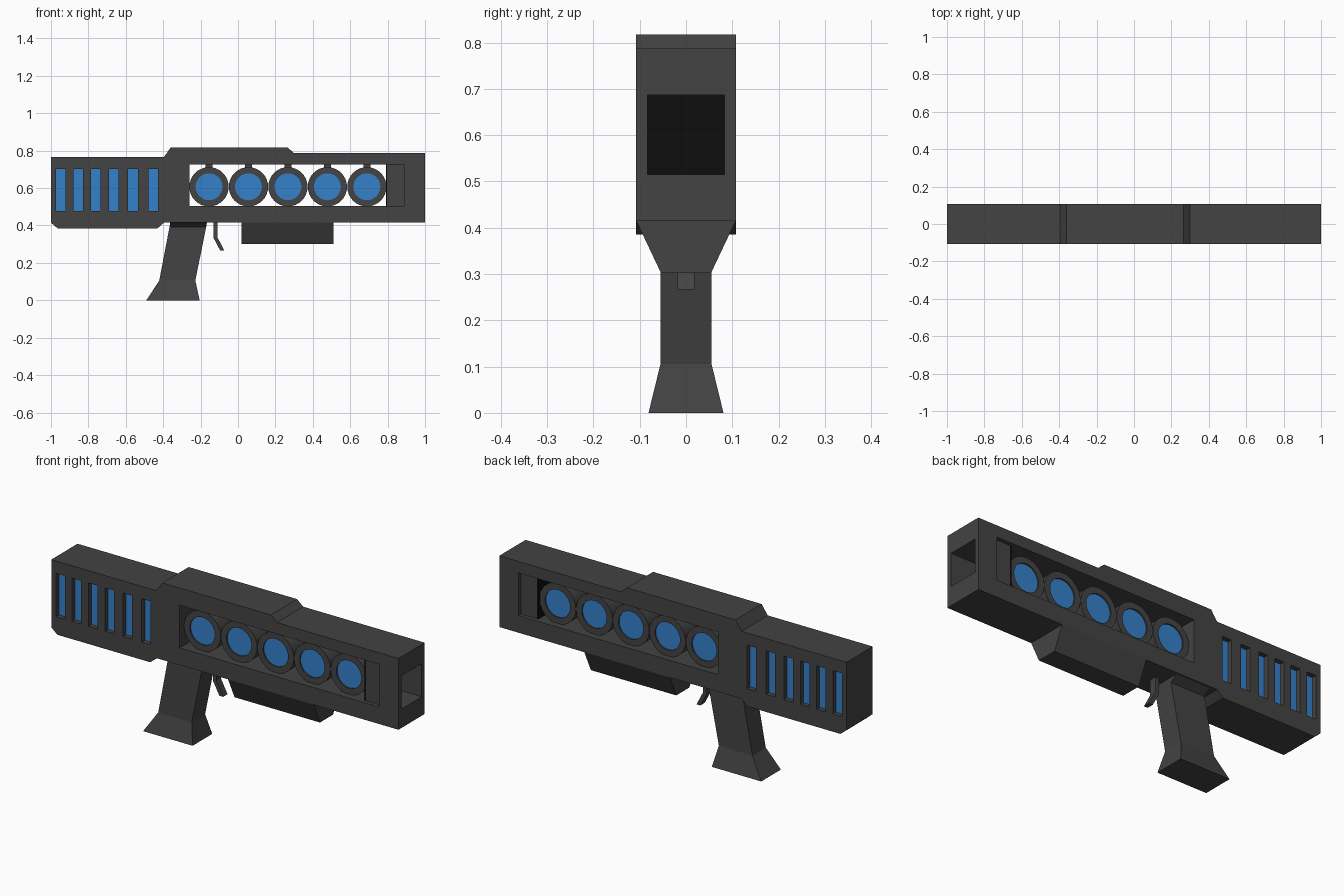
import bpy, bmesh
from math import cos, sin, tau

if "Cube" in bpy.data.objects:
    bpy.data.objects.remove(bpy.data.objects["Cube"])


def material(name, rgb):
    m = bpy.data.materials.new(name)
    m.diffuse_color = (*rgb, 1)
    m.use_nodes = True
    m.node_tree.nodes["Principled BSDF"].inputs["Base Color"].default_value = m.diffuse_color
    return m


GREY = material("dark_grey", (0.056, 0.056, 0.056))
BLUE = material("blue", (0.035, 0.22, 0.6))
BLACK = material("black", (0.004, 0.004, 0.004))


def finish(name, bm, mat):
    bmesh.ops.recalc_face_normals(bm, faces=bm.faces)
    mesh = bpy.data.meshes.new(name)
    bm.to_mesh(mesh)
    bm.free()
    ob = bpy.data.objects.new(name, mesh)
    bpy.context.collection.objects.link(ob)
    mesh.materials.append(mat)
    return ob


def loft(name, rings, mat=GREY):
    """Join equal-length point rings with quads and cap both ends."""
    bm = bmesh.new()
    loops = [[bm.verts.new(p) for p in r] for r in rings]
    n = len(loops[0])
    for a, b in zip(loops, loops[1:]):
        for i in range(n):
            j = (i + 1) % n
            bm.faces.new((a[i], a[j], b[j], b[i]))
    bm.faces.new(loops[0])
    bm.faces.new(loops[-1])
    return finish(name, bm, mat)


def extrude(name, profile, half_y, mat=GREY):
    return loft(name, [[(x, y, z) for x, z in profile] for y in (-half_y, half_y)], mat)


def box(name, x0, x1, z0, z1, half_y, mat=GREY):
    return extrude(name, [(x0, z0), (x1, z0), (x1, z1), (x0, z1)], half_y, mat)


def sections(name, rows, mat=GREY):
    """Stack of rectangles: (z, x0, x1, half_y)."""
    return loft(name, [[(a, -h, z), (b, -h, z), (b, h, z), (a, h, z)] for z, a, b, h in rows], mat)


def cut(ob, cutter):
    cutter.hide_render = True
    mod = ob.modifiers.new("cut", 'BOOLEAN')
    mod.operation, mod.solver, mod.object = 'DIFFERENCE', 'EXACT', cutter
    bpy.context.view_layer.objects.active = ob
    bpy.ops.object.modifier_apply(modifier=mod.name)
    bpy.data.objects.remove(cutter)


def smooth(ob):
    bpy.ops.object.select_all(action='DESELECT')
    ob.select_set(True)
    bpy.context.view_layer.objects.active = ob
    bpy.ops.object.shade_smooth_by_angle()


def circle(cx, cz, r, y, n=32):
    return [(cx + r * cos(tau * i / n), y, cz + r * sin(tau * i / n)) for i in range(n)]


# Main body with side window and muzzle opening
body = extrude("body", [
    (-1, 0.415), (-0.965, 0.385), (-0.43, 0.385), (-0.395, 0.416), (1, 0.416),
    (1, 0.787), (0.30, 0.787), (0.265, 0.817), (-0.36, 0.817), (-0.395, 0.767),
    (-1, 0.767)], 0.108)
cut(body, box("window_cutter", -0.26, 0.89, 0.505, 0.727, 0.2))
cut(body, box("muzzle_cutter", 0.85, 1.1, 0.515, 0.687, 0.083))

# Rear vents with recessed blue panels
for x in (-0.947, -0.854, -0.76, -0.665, -0.561, -0.453):
    cut(body, box("vent_cutter", x - 0.026, x + 0.026, 0.477, 0.703, 0.2))
    box("vent_panel", x - 0.026, x + 0.026, 0.477, 0.703, 0.083, BLUE)

# Barrel housing behind the muzzle, closed by a black plate
housing = box("barrel_housing", 0.797, 0.89, 0.505, 0.727, 0.087)
cut(housing, box("barrel_cutter", 0.7, 1.1, 0.515, 0.687, 0.083))
box("barrel_back_plate", 0.79, 0.797, 0.505, 0.727, 0.087, BLACK)

# Row of energy coils hung in the window
for i in range(5):
    x, z = -0.155 + 0.211 * i, 0.607
    ring = loft("coil_ring", [circle(x, z, 0.105, -0.072), circle(x, z, 0.105, 0.072)])
    cut(ring, loft("coil_cutter", [circle(x, z, 0.072, -0.2), circle(x, z, 0.072, 0.2)]))
    smooth(ring)
    smooth(loft("coil_lens", [circle(x, z, 0.072, -0.065), circle(x, z, 0.072, 0.065)], BLUE))
    box("coil_hanger", x - 0.019, x + 0.019, 0.708, 0.727, 0.03)

# Grip, lower block and trigger
sections("grip", [(0, -0.49, -0.205, 0.081), (0.106, -0.421, -0.228, 0.055),
                  (0.393, -0.366, -0.17, 0.055), (0.416, -0.362, -0.166, 0.095)])
sections("lower_block", [(0.302, 0.018, 0.51, 0.054), (0.416, 0.018, 0.51, 0.108)])
extrude("trigger", [(-0.131, 0.416), (-0.11, 0.416), (-0.11, 0.337), (-0.073, 0.266),
                    (-0.095, 0.266), (-0.13, 0.332)], 0.018)
